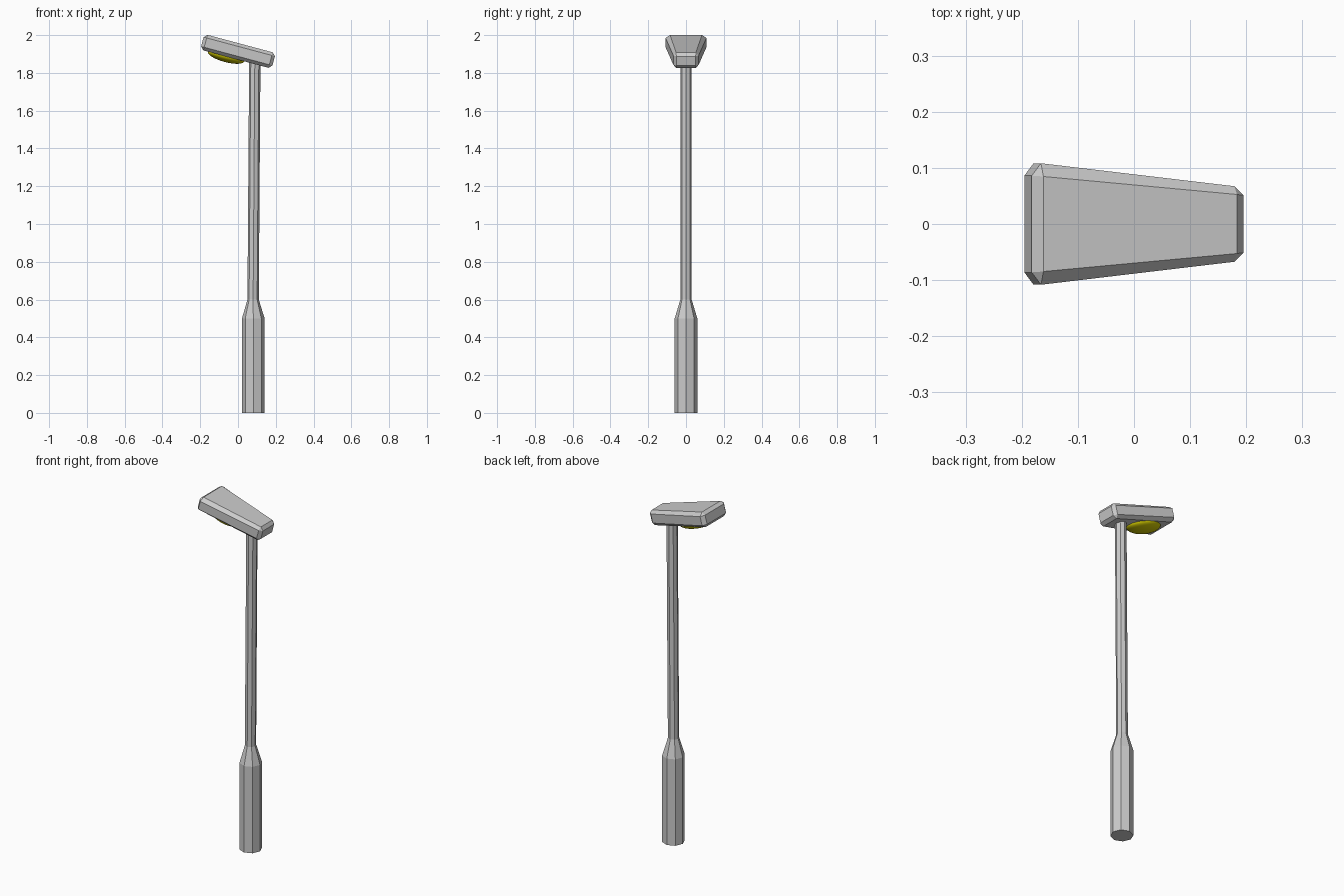
import bpy, bmesh
from math import radians, cos, sin, pi
from mathutils import Matrix

if "Cube" in bpy.data.objects:
    bpy.data.objects.remove(bpy.data.objects["Cube"])

TILT = Matrix.Translation((0, 0, 1.914)) @ Matrix.Rotation(radians(15), 4, 'Y')


def make_object(name, bm):
    bmesh.ops.recalc_face_normals(bm, faces=bm.faces)
    mesh = bpy.data.meshes.new(name)
    bm.to_mesh(mesh)
    bm.free()
    obj = bpy.data.objects.new(name, mesh)
    bpy.context.collection.objects.link(obj)
    return obj


# Pole: octagonal rings (x centre, z, radius), wide base, neck, slightly leaning shaft
SIDES = 8
bm = bmesh.new()
rings = []
for cx, z, r in [(0.081, 0, 0.06), (0.081, 0.5, 0.06), (0.08, 0.6, 0.03), (0.089, 1.87, 0.03)]:
    rings.append([bm.verts.new((cx + r * cos(2 * pi * i / SIDES), r * sin(2 * pi * i / SIDES), z))
                  for i in range(SIDES)])
for a, b in zip(rings, rings[1:]):
    for i in range(SIDES):
        j = (i + 1) % SIDES
        bm.faces.new((a[i], a[j], b[j], b[i]))
bm.faces.new(rings[0][::-1])
bm.faces.new(rings[-1])
make_object("pole", bm)

# Lamp head: chamfered box, tapered toward the pole end, then tilted
bm = bmesh.new()
bmesh.ops.create_cube(bm, size=1)
bmesh.ops.scale(bm, vec=(0.391, 0.156, 0.085), verts=bm.verts)
bmesh.ops.bevel(bm, geom=bm.edges[:], offset=0.017, offset_type='OFFSET',
                segments=1, profile=0.5, affect='EDGES')
for v in bm.verts:
    v.co.y *= 1.125 - 1.47 * v.co.x
make_object("lamp_head", bm).matrix_world = TILT

# Light lens: flattened dome half sunk in the underside of the head
bm = bmesh.new()
bmesh.ops.create_uvsphere(bm, u_segments=32, v_segments=16, radius=1)
lens = make_object("light_lens", bm)
lens.data.transform(Matrix.Translation((-0.054, 0, -0.0425)) @ Matrix.Diagonal((0.1, 0.073, 0.03, 1)))
lens.data.shade_smooth()
lens.matrix_world = TILT
mat = bpy.data.materials.new("yellow_light")
mat.diffuse_color = (0.6, 0.55, 0.0, 1)
mat.use_nodes = True
mat.node_tree.nodes["Principled BSDF"].inputs["Base Color"].default_value = mat.diffuse_color
lens.data.materials.append(mat)
